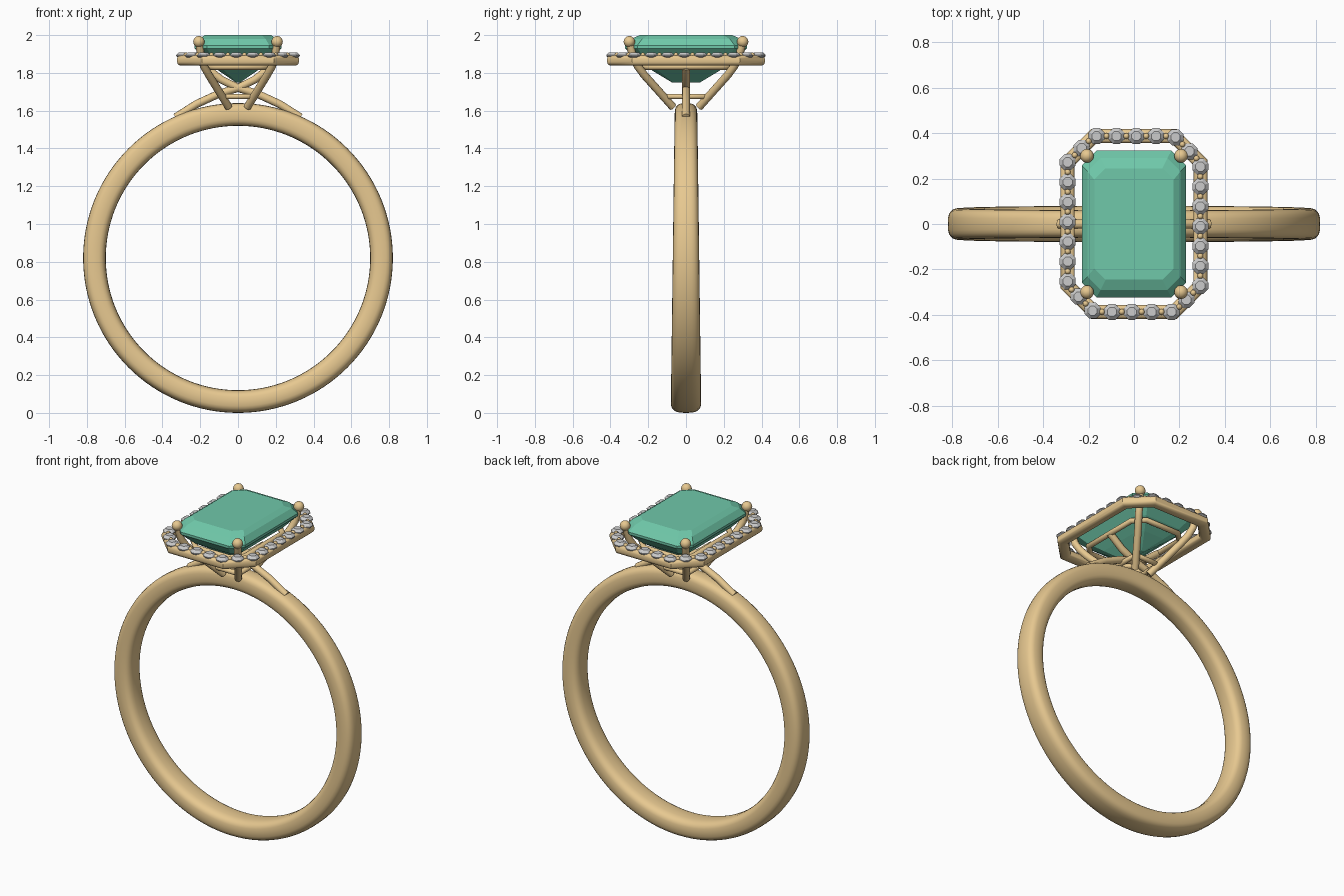
import bpy, bmesh
from math import sin, cos, pi, sqrt, copysign
from mathutils import Vector, Matrix

if "Cube" in bpy.data.objects:
    bpy.data.objects.remove(bpy.data.objects["Cube"])


def material(name, rgb):
    m = bpy.data.materials.new(name)
    m.diffuse_color = (*rgb, 1)
    m.use_nodes = True
    m.node_tree.nodes["Principled BSDF"].inputs["Base Color"].default_value = m.diffuse_color
    return m


GOLD = material("gold", (0.80, 0.58, 0.28))
GREEN = material("green_gem", (0.16, 0.58, 0.40))
CLEAR = material("clear_stone", (0.72, 0.72, 0.74))


def finish(name, bm, mat, smooth=True):
    bmesh.ops.recalc_face_normals(bm, faces=bm.faces)
    me = bpy.data.meshes.new(name)
    bm.to_mesh(me)
    bm.free()
    ob = bpy.data.objects.new(name, me)
    bpy.context.collection.objects.link(ob)
    me.materials.append(mat)
    if smooth:
        bpy.ops.object.select_all(action='DESELECT')
        ob.select_set(True)
        bpy.context.view_layer.objects.active = ob
        bpy.ops.object.shade_smooth_by_angle(angle=0.7)
    return ob


def loft(bm, loops, closed=False):
    """Skin a list of point loops; cap the ends unless closed."""
    rings = [[bm.verts.new(p) for p in lp] for lp in loops]
    n = len(rings[0])
    pairs = list(zip(rings, rings[1:])) + ([(rings[-1], rings[0])] if closed else [])
    for a, b in pairs:
        for i in range(n):
            j = (i + 1) % n
            bm.faces.new((a[i], a[j], b[j], b[i]))
    if not closed:
        bm.faces.new(rings[0])
        bm.faces.new(rings[-1])


def octagon(a, b, c, z, d=0.0):
    """Rectangle with cut corners, offset outward by d, starting low on +x."""
    a, b, c = a + d, b + d, c + d * (2 - sqrt(2))
    return [Vector((x, y, z)) for x, y in (
        (a, c - b), (a, b - c), (a - c, b), (c - a, b),
        (-a, b - c), (-a, c - b), (c - a, -b), (a - c, -b))]


def octagon_rail(name, a, b, c, z, hw, hh, n=12, power=1.0):
    sec = []
    for k in range(n):
        t = 2 * pi * (k + 0.5) / n
        u, v = cos(t), sin(t)
        sec.append((hw * copysign(abs(u) ** power, u), hh * copysign(abs(v) ** power, v)))
    bm = bmesh.new()
    loft(bm, [octagon(a, b, c, z + v, u) for u, v in sec], closed=True)
    return finish(name, bm, GOLD)


def tube(name, pts, r, n=12):
    pts = [Vector(p) for p in pts]
    loops = []
    for i, p in enumerate(pts):
        t = (pts[min(i + 1, len(pts) - 1)] - pts[max(i - 1, 0)]).normalized()
        s = t.cross(Vector((0.3, 1, 0))).normalized()
        w = t.cross(s)
        loops.append([p + r * (cos(2 * pi * k / n) * s + sin(2 * pi * k / n) * w)
                      for k in range(n)])
    bm = bmesh.new()
    loft(bm, loops)
    return finish(name, bm, GOLD)


# Band: rounded section, narrowing towards the top
bm = bmesh.new()
loops = []
for i in range(128):
    t = 2 * pi * i / 128
    half = 0.07 - 0.01 * cos(t)
    lp = []
    for k in range(24):
        q = 2 * pi * k / 24
        u, v = (copysign(abs(f) ** 0.68, f) for f in (cos(q), sin(q)))
        r = 0.76 + 0.06 * u
        lp.append((r * sin(t), half * v, 0.82 + r * cos(t)))
    loops.append(lp)
loft(bm, loops, closed=True)
finish("band", bm, GOLD)

# Step-cut centre gem
bm = bmesh.new()
loft(bm, [octagon(a, b, c, z) for z, a, b, c in (
    (2.0, 0.175, 0.245, 0.05), (1.98, 0.205, 0.29, 0.058), (1.945, 0.23, 0.323, 0.065),
    (1.93, 0.23, 0.323, 0.065), (1.86, 0.165, 0.25, 0.045), (1.81, 0.10, 0.175, 0.03),
    (1.75, 0.012, 0.075, 0.006))])
finish("centre_gem", bm, GREEN, smooth=False)

# Halo rail and the two gallery rails of the basket
HALO = (0.292, 0.387, 0.115)
octagon_rail("halo_rail", *HALO, 1.866, 0.031, 0.028, 16, 0.7)
octagon_rail("upper_gallery_rail", 0.175, 0.245, 0.06, 1.832, 0.016, 0.016)
octagon_rail("lower_gallery_rail", 0.085, 0.115, 0.03, 1.675, 0.015, 0.015)

# Halo stones and beads spaced evenly along the rail
path = octagon(*HALO, 0)
path.append(path[0])
total = sum((q - p).length for p, q in zip(path, path[1:]))


def along(s):
    s %= total
    for p, q in zip(path, path[1:]):
        d = (q - p).length
        if s <= d:
            return p.lerp(q, s / d)
        s -= d
    return path[0]


COUNT = 28
stones, beads = bmesh.new(), bmesh.new()
for i in range(COUNT):
    c = along(total * i / COUNT)
    loft(stones, [[(c.x + r * cos(pi * k / 4 + pi / 8), c.y + r * sin(pi * k / 4 + pi / 8), z)
                   for k in range(8)]
                  for r, z in ((0.022, 1.909), (0.038, 1.894), (0.038, 1.889), (0.004, 1.86))])
    b = along(total * (i + 0.5) / COUNT)
    bmesh.ops.create_icosphere(beads, subdivisions=2, radius=0.013,
                               matrix=Matrix.Translation((b.x, b.y, 1.895)))
finish("halo_stones", stones, CLEAR, smooth=False)
finish("halo_beads", beads, GOLD)

# Four prongs with ball tips
for sx, sy, tag in ((1, 1, "back_right"), (-1, 1, "back_left"),
                    (1, -1, "front_right"), (-1, -1, "front_left")):
    tube(tag + "_prong", [(sx * x, sy * y, z) for x, y, z in (
        (0.05, 0.07, 1.62), (0.155, 0.222, 1.79), (0.18, 0.255, 1.835),
        (0.195, 0.28, 1.88), (0.207, 0.30, 1.965))], 0.021)
    bm = bmesh.new()
    bmesh.ops.create_uvsphere(bm, u_segments=20, v_segments=12, radius=0.03,
                              matrix=Matrix.Translation((sx * 0.207, sy * 0.30, 1.965)))
    finish(tag + "_prong_tip", bm, GOLD)

# Crossing shoulder struts rising from the band into the basket
for s, tag in ((1, "right"), (-1, "left")):
    tube(tag + "_shoulder_strut", [(s * x, 0, z) for x, z in (
        (0.33, 1.565), (0.22, 1.635), (0.10, 1.69), (0.0, 1.72),
        (-0.09, 1.765), (-0.175, 1.832))], 0.021)
